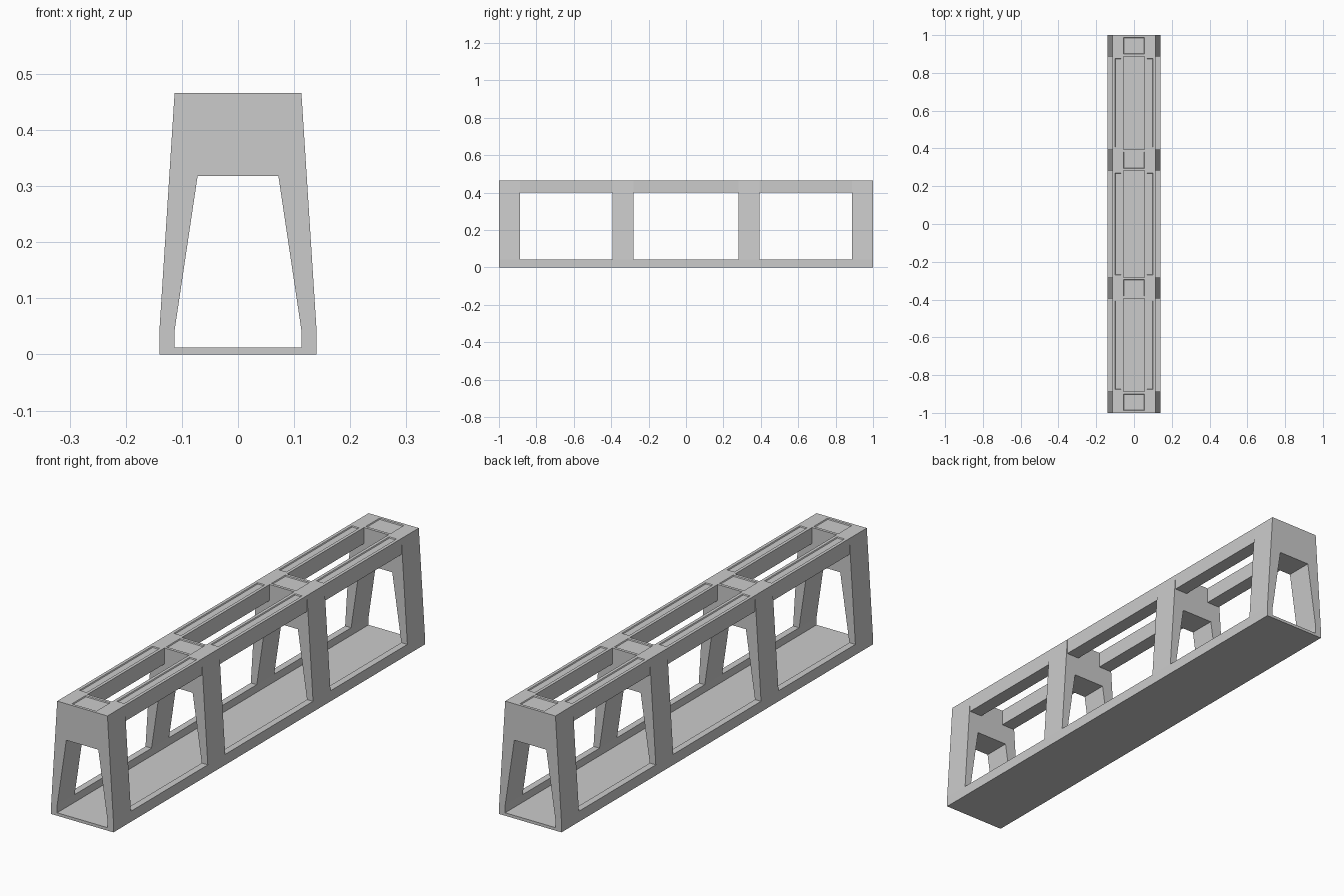
import bpy, bmesh

if "Cube" in bpy.data.objects:
    bpy.data.objects.remove(bpy.data.objects["Cube"])

TOP, CURB = 0.466, 0.043
BAYS = [(-0.888, -0.394), (-0.282, 0.282), (0.394, 0.888)]
FRAMES = [(-1.0, -0.888), (-0.394, -0.282), (0.282, 0.394), (0.888, 1.0)]


def extrude_profile(name, pts, y0, y1, margin=None, half_width=None):
    """Extrude an XZ profile along y; optionally sink a shallow panel in its top."""
    bm = bmesh.new()
    face = bm.faces.new([bm.verts.new((x, y0, z)) for x, z in pts])
    ext = bmesh.ops.extrude_face_region(bm, geom=[face])
    for v in ext["geom"]:
        if isinstance(v, bmesh.types.BMVert):
            v.co.y = y1
    bmesh.ops.recalc_face_normals(bm, faces=bm.faces)
    if margin:
        top = max(bm.faces, key=lambda f: f.calc_center_median().z)
        bmesh.ops.inset_individual(bm, faces=[top], thickness=margin)
        if half_width:
            for v in top.verts:
                v.co.x = half_width if v.co.x > 0 else -half_width
        bmesh.ops.inset_individual(bm, faces=[top], thickness=0.003)
        for v in top.verts:
            v.co.z -= 0.004
    mesh = bpy.data.meshes.new(name)
    bm.to_mesh(mesh)
    bm.free()
    obj = bpy.data.objects.new(name, mesh)
    bpy.context.collection.objects.link(obj)
    return obj


def mirrored(half):
    """Complete a right-half profile with its left half."""
    return half + [(-x, z) for x, z in reversed(half)]


# Base tray with low side curbs, open at both ends
tray = mirrored([(0.14, 0), (0.14, CURB), (0.113, CURB), (0.113, 0.012)])
extrude_profile("base_tray", tray, -1, 1)

# Four tapered arch frames with sunken top pads
arch = mirrored([(0.072, 0.318), (0.113, CURB), (0.14, CURB), (0.113, TOP)])
for i, (y0, y1) in enumerate(FRAMES):
    extrude_profile(f"arch_frame_{i + 1}", arch, y0, y1, 0.017, 0.055)

# Upright rails joining the frames, each with a narrow sunken strip
for i, (y0, y1) in enumerate(BAYS):
    for side, s in (("left", -1), ("right", 1)):
        rail = [(s * 0.055, 0.401), (s * 0.113, 0.401), (s * 0.113, TOP), (s * 0.055, TOP)]
        extrude_profile(f"top_rail_{side}_{i + 1}", rail, y0, y1, 0.018)
